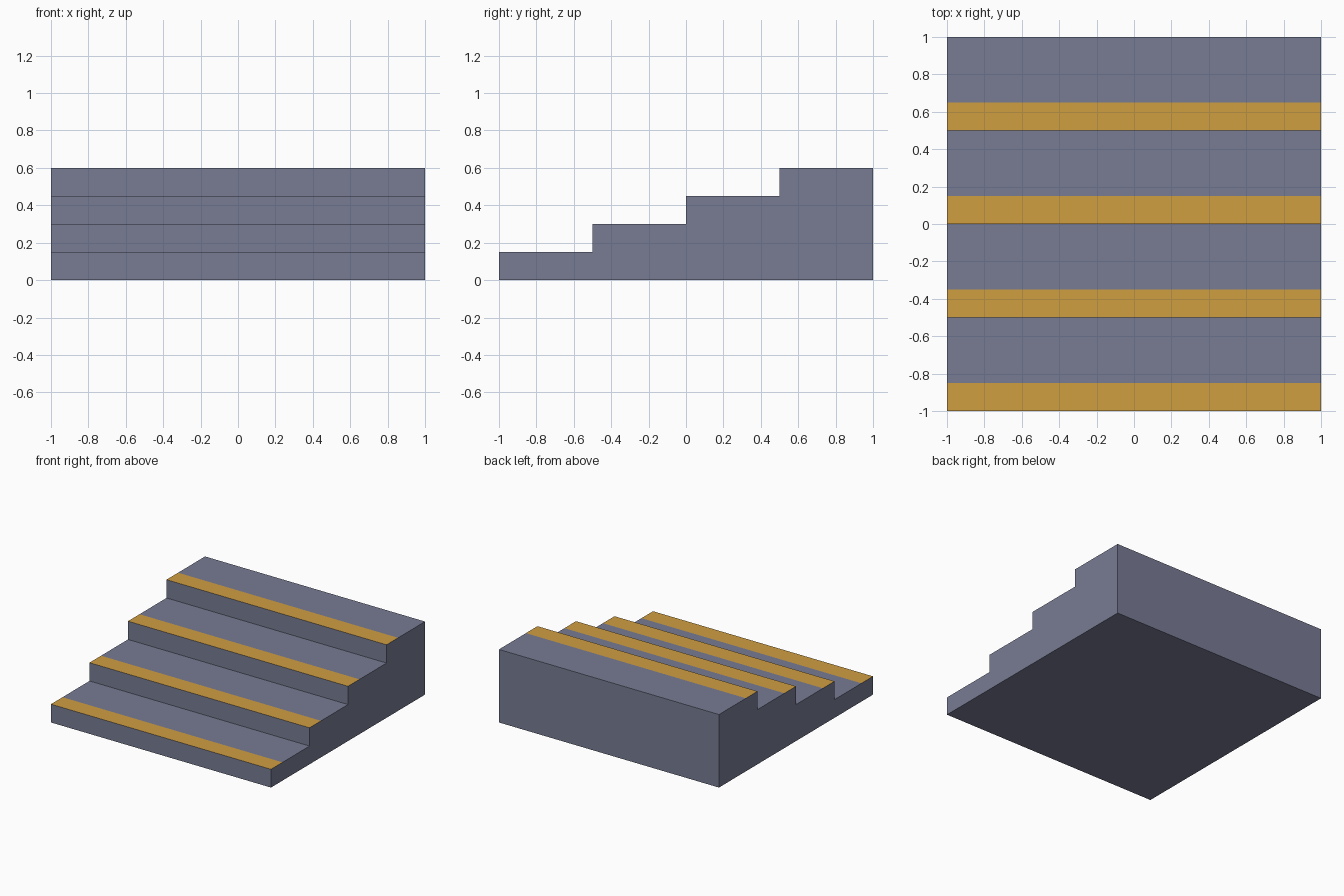
import bpy, bmesh

if "Cube" in bpy.data.objects:
    bpy.data.objects.remove(bpy.data.objects["Cube"])

STEPS, DEPTH, RISE, STRIP = 4, 0.5, 0.15, 0.15


def material(name, srgb):
    m = bpy.data.materials.new(name)
    lin = [((c / 255 + 0.055) / 1.055) ** 2.4 for c in srgb]
    m.diffuse_color = (*lin, 1)
    m.use_nodes = True
    m.node_tree.nodes["Principled BSDF"].inputs["Base Color"].default_value = m.diffuse_color
    return m


# Stepped side profile, each tread split where its nosing strip ends
profile = [(-1, 0)]
for i in range(STEPS):
    y, z = -1 + i * DEPTH, (i + 1) * RISE
    profile += [(y, z), (y + STRIP, z), (y + DEPTH, z)]
profile.append((1, 0))

# Extrude the profile across the width
bm = bmesh.new()
side = bm.faces.new([bm.verts.new((-1, y, z)) for y, z in profile])
ext = bmesh.ops.extrude_face_region(bm, geom=[side], use_keep_orig=True)
verts = [g for g in ext["geom"] if isinstance(g, bmesh.types.BMVert)]
bmesh.ops.translate(bm, verts=verts, vec=(2, 0, 0))
bmesh.ops.recalc_face_normals(bm, faces=bm.faces)

# Yellow strip on the front part of every tread
for f in bm.faces:
    front = (f.calc_center_median().y + 1) % DEPTH < STRIP
    f.material_index = 1 if f.normal.z > 0.9 and front else 0

mesh = bpy.data.meshes.new("stairs")
bm.to_mesh(mesh)
bm.free()
mesh.materials.append(material("slate grey", (120, 124, 148)))
mesh.materials.append(material("ochre yellow", (208, 159, 65)))
stairs = bpy.data.objects.new("stairs", mesh)
bpy.context.collection.objects.link(stairs)
